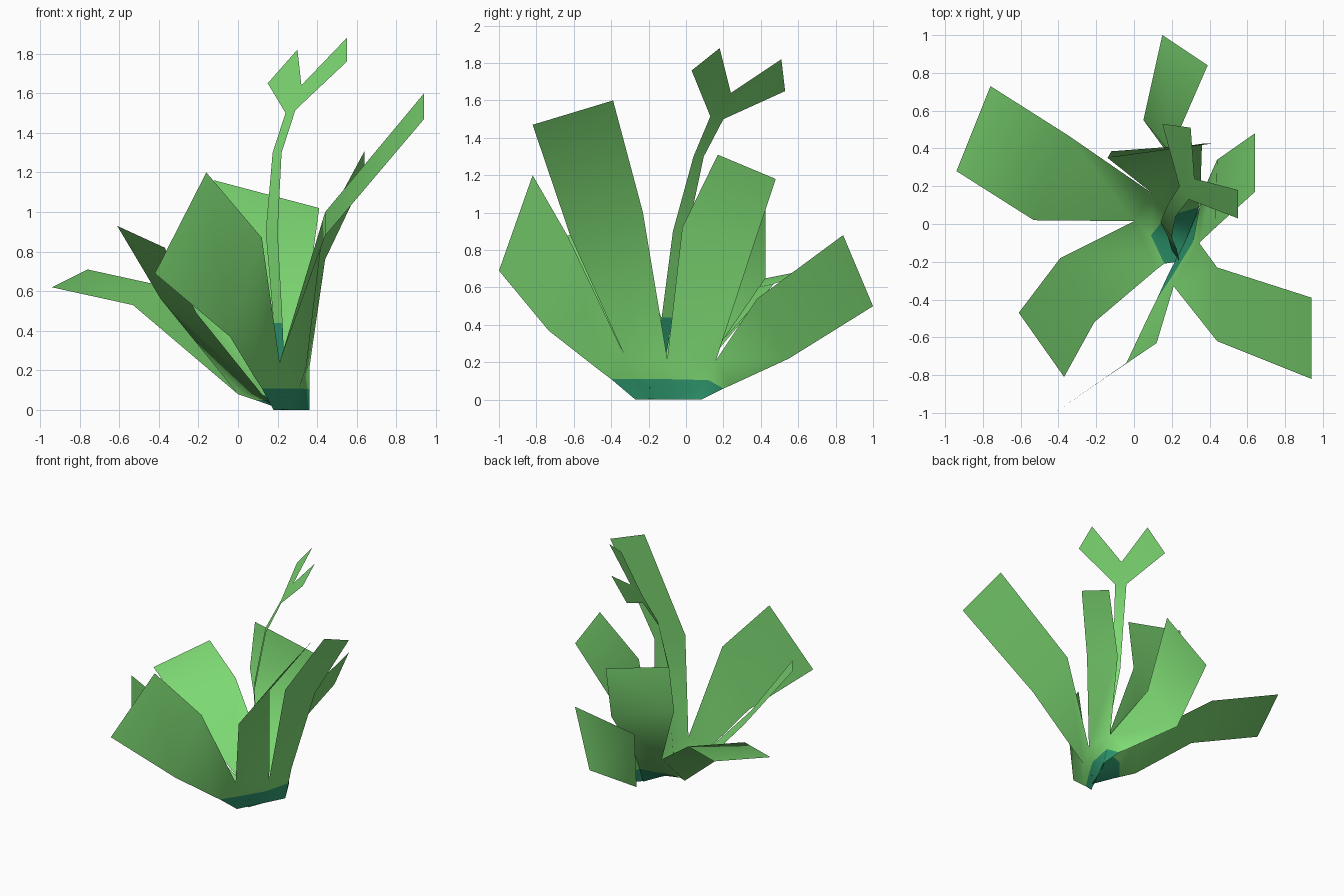
import bpy
import bmesh


def material(name, rgb):
    m = bpy.data.materials.new(name)
    m.diffuse_color = (*rgb, 1)
    return m


GREEN = material("leaf green", (0.21, 0.71, 0.175))
TEAL = material("base teal", (0.028, 0.32, 0.16))


def build(name, green_faces, teal_faces):
    """Join faces (lists of points) into one welded, smooth sheet."""
    bm = bmesh.new()
    for index, faces in enumerate((green_faces, teal_faces)):
        for pts in faces:
            f = bm.faces.new([bm.verts.new(p) for p in pts])
            f.material_index = index
            f.smooth = True
    bmesh.ops.remove_doubles(bm, verts=bm.verts, dist=0.001)
    me = bpy.data.meshes.new(name)
    bm.to_mesh(me)
    bm.free()
    me.materials.append(GREEN)
    me.materials.append(TEAL)
    ob = bpy.data.objects.new(name, me)
    bpy.context.collection.objects.link(ob)
    return ob


def strip(rows):
    """Quads between successive rows of points."""
    return [(lo[i], lo[i + 1], hi[i + 1], hi[i])
            for lo, hi in zip(rows, rows[1:]) for i in range(len(lo) - 1)]


def spread(a, b, n):
    """n points evenly along a line."""
    return [tuple(p + (q - p) * i / (n - 1) for p, q in zip(a, b)) for i in range(n)]


def leaf_sheet(name, ground, collar, joints, blades):
    """Teal foot, then a green collar splitting into bent blades."""
    foot = spread(*ground, len(collar))
    green = strip([collar, joints])
    for i, (mid, tip) in enumerate(blades):
        green += strip([joints[i:i + 2], mid, tip])
    return build(name, green, strip([foot, collar]))


# Outer sheet: four blades on the front, right and back
leaf_sheet(
    "outer_leaves",
    [(0.18, -0.27, 0), (0.36, 0.08, 0)],
    [(0.12, -0.40, 0.11), (0.20, -0.28, 0.11), (0.31, -0.10, 0.11),
     (0.36, 0.12, 0.105), (0.31, 0.20, 0.06)],
    [(0.09, -0.46, 0.155), (0.21, -0.33, 0.24), (0.345, -0.10, 0.22),
     (0.36, 0.16, 0.21), (0.28, 0.235, 0.075)],
    [([(-0.04, -0.735, 0.37), (0.12, -0.63, 0.87)],
      [(-0.42, -1.0, 0.69), (-0.16, -0.82, 1.20)]),
     ([(0.44, -0.62, 0.88), (0.44, -0.23, 1.00)],
      [(0.94, -0.82, 1.47), (0.94, -0.39, 1.60)]),
     ([(0.43, -0.02, 0.92), (0.44, 0.34, 0.76)],
      [(0.64, 0.17, 1.31), (0.64, 0.48, 1.18)]),
     ([(0.19, 0.38, 0.54), (0.05, 0.55, 0.22)],
      [(0.39, 0.84, 0.88), (0.15, 1.0, 0.50)])])

# Inner sheet: three blades on the left and back
leaf_sheet(
    "inner_leaves",
    [(0.23, -0.20, 0), (0.335, 0.06, 0)],
    [(0.16, -0.21, 0.05), (0.09, -0.06, 0.05), (0.17, 0.04, 0.10), (0.345, 0.09, 0.11)],
    [(0.12, -0.24, 0.08), (0.0, 0.015, 0.08), (0.10, 0.16, 0.28), (0.35, 0.13, 0.22)],
    [([(-0.21, -0.52, 0.49), (-0.39, -0.18, 0.56)],
      [(-0.37, -0.81, 0.82), (-0.61, -0.47, 0.93)]),
     ([(-0.53, 0.02, 0.53), (-0.35, 0.47, 0.62)],
      [(-0.94, 0.28, 0.62), (-0.76, 0.73, 0.71)]),
     ([(-0.14, 0.35, 0.80), (0.36, 0.425, 0.65)],
      [(-0.12, 0.385, 1.16), (0.41, 0.425, 1.02)])])

# Flower stalk: thin bent stem with a forked head
stem = [[(0.20, -0.14, 0.05), (0.24, -0.195, 0.06)],
        [(0.18, -0.07, 0.44), (0.225, -0.13, 0.44)],
        [(0.14, 0.01, 0.90), (0.20, -0.07, 0.90)],
        [(0.175, 0.095, 1.30), (0.22, 0.04, 1.30)],
        [(0.24, 0.20, 1.50), (0.29, 0.13, 1.515)]]
left, right = stem[-1]
crotch = (0.32, 0.24, 1.64)
head = [(left, right, crotch),
        (left, crotch, (0.30, 0.51, 1.82), (0.15, 0.53, 1.65)),
        (right, (0.55, 0.03, 1.76), (0.55, 0.18, 1.88), crotch)]
build("flower_stalk", strip(stem[1:]) + head, strip(stem[:2]))
